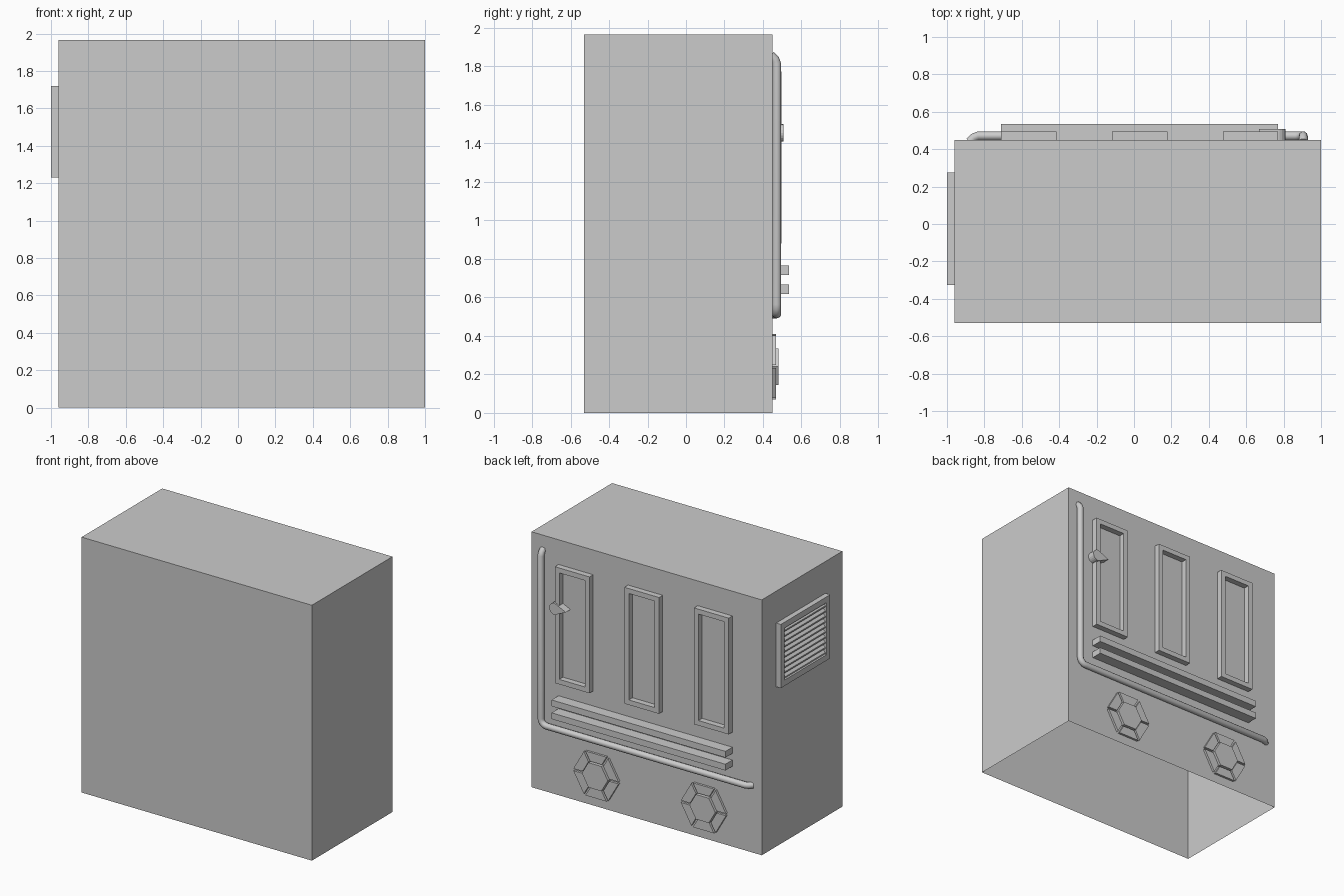
import bpy, bmesh, math
from mathutils import Matrix, Vector

if "Cube" in bpy.data.objects:
    bpy.data.objects.remove(bpy.data.objects["Cube"])

WALL = 0.45  # y of the detailed back wall


def make(name, verts, faces):
    me = bpy.data.meshes.new(name)
    me.from_pydata(verts, [], faces)
    bm = bmesh.new()
    bm.from_mesh(me)
    bmesh.ops.recalc_face_normals(bm, faces=bm.faces)
    bm.to_mesh(me)
    bm.free()
    ob = bpy.data.objects.new(name, me)
    bpy.context.collection.objects.link(ob)
    return ob


def box(name, lo, hi, open_bottom=False):
    bm = bmesh.new()
    size = Vector(hi) - Vector(lo)
    mid = (Vector(hi) + Vector(lo)) / 2
    bmesh.ops.create_cube(bm, size=1, matrix=Matrix.Translation(mid) @ Matrix.Diagonal((*size, 1)))
    if open_bottom:
        bmesh.ops.delete(bm, geom=[f for f in bm.faces if f.normal.z < -0.9], context='FACES_ONLY')
    me = bpy.data.meshes.new(name)
    bm.to_mesh(me)
    bm.free()
    ob = bpy.data.objects.new(name, me)
    bpy.context.collection.objects.link(ob)
    return ob


def prism(name, pts, y0, y1):
    """Extrude an (x, z) outline along y."""
    n = len(pts)
    verts = [(x, y, z) for y in (y0, y1) for x, z in pts]
    faces = [list(range(n)), list(range(n, 2 * n))]
    faces += [(i, (i + 1) % n, n + (i + 1) % n, n + i) for i in range(n)]
    return make(name, verts, faces)


def frame(name, u0, u1, z0, z1, bar, d0, d1, place):
    """Hollow rectangular frame; place(u, d, z) maps to world space."""
    verts = []
    for d in (d0, d1):
        for b in (0, bar):
            verts += [place(u, d, z) for u, z in
                      ((u0 + b, z0 + b), (u1 - b, z0 + b), (u1 - b, z1 - b), (u0 + b, z1 - b))]
    faces = []
    for i in range(4):
        j = (i + 1) % 4
        for a, b in ((0, 4), (4, 12), (12, 8), (8, 0)):
            faces.append((a + i, a + j, b + j, b + i))
    return make(name, verts, faces)


# Main cabinet shell, open underneath
box("cabinet_body", (-0.96, -0.53, 0), (1.0, WALL, 1.965), open_bottom=True)

# Three tall window frames
for i, x in enumerate((-0.71, -0.117, 0.475)):
    frame(f"window_frame_{i + 1}", x, x + 0.295, 0.88, 1.775, 0.038, WALL, 0.495,
          lambda u, d, z: (u, d, z))

# Two horizontal rails
for i, z in enumerate((0.618, 0.717)):
    box(f"rail_{i + 1}", (-0.71, WALL, z), (0.77, 0.535, z + 0.048))

# Bent pipe running down and across the wall
px, py, pz, r = 0.905, 0.471, 0.515, 0.05
path = [(px, 0.44, 1.858), (px, 0.462, 1.838), (px, py, 1.815)]
path += [(px - r + r * math.cos(a), py, pz + r - r * math.sin(a))
         for a in (math.radians(k * 22.5) for k in range(5))]
path += [(-0.835, py, pz), (-0.858, 0.462, pz), (-0.878, 0.44, pz)]
cu = bpy.data.curves.new("pipe", 'CURVE')
cu.dimensions = '3D'
cu.bevel_depth = 0.024
cu.bevel_resolution = 3
cu.use_fill_caps = True
sp = cu.splines.new('POLY')
sp.points.add(len(path) - 1)
for p, co in zip(sp.points, path):
    p.co = (*co, 1)
pipe = bpy.data.objects.new("pipe", cu)
bpy.context.collection.objects.link(pipe)

# Teardrop latch handle over the first frame
outline = [(0.765 + 0.045 * math.cos(a), 1.455 + 0.045 * math.sin(a))
           for a in (math.radians(-90 + 18 * k) for k in range(11))]
prism("latch_handle", outline + [(0.668, 1.455)], WALL, 0.507)

# Hexagonal covers: raised centre with six separate rim plates
for n, cx in enumerate((0.44, -0.475)):
    cz, gap = 0.24, 0.009

    def hexpt(rad, k):
        a = math.radians(60 * k)
        return Vector((cx + rad * math.cos(a), cz + rad * math.sin(a)))

    prism(f"hex_centre_{n + 1}", [hexpt(0.11, k) for k in range(6)], WALL, 0.48)
    for k in range(6):
        side = (hexpt(1, k + 1) - hexpt(1, k)).normalized() * gap
        prism(f"hex_rim_{n + 1}_{k + 1}",
              [hexpt(0.118, k) + side, hexpt(0.197, k) + side,
               hexpt(0.197, k + 1) - side, hexpt(0.118, k + 1) - side], WALL, 0.467)

# Louvred vent on the left side
frame("vent_frame", -0.325, 0.275, 1.23, 1.72, 0.045, -0.96, -1.0, lambda u, d, z: (d, u, z))
slats = 10
step = 0.40 / slats
for i in range(slats):
    z = 1.275 + step * (i + 0.5)
    prof = [(-0.962, z + 0.018), (-0.962, z + 0.008), (-0.99, z - 0.016), (-0.99, z - 0.006)]
    prism(f"vent_slat_{i + 1}", prof, -0.28, 0.23)
